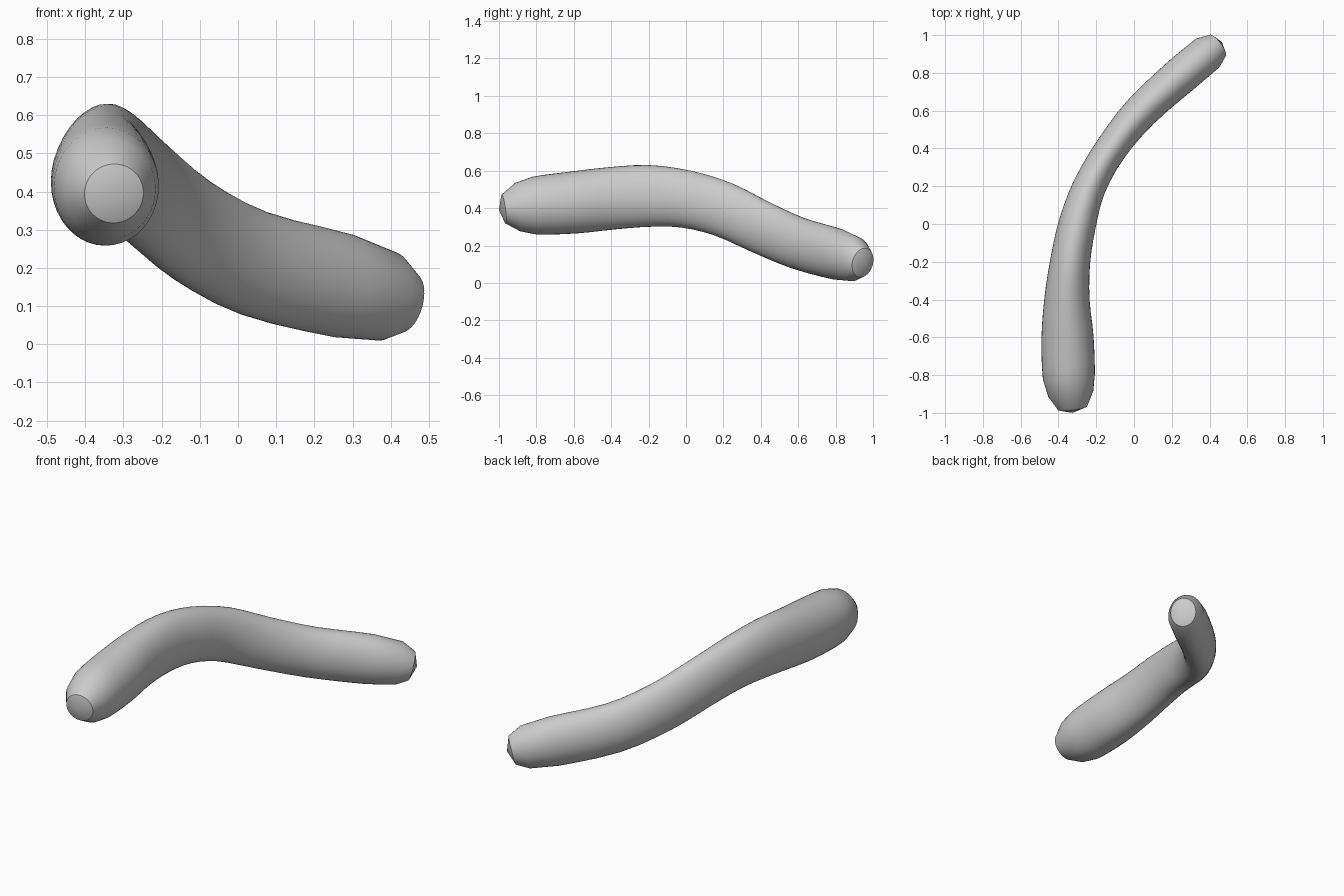
import bpy, bmesh, math
from mathutils import Vector

cube = bpy.data.objects.get("Cube")
if cube:
    bpy.data.objects.remove(cube, do_unlink=True)

SIDES = 40

# Stations along the body: x, y, z, half width, half height
stations = [Vector(s) for s in (
    (-.325, -.975, .395, .078, .078),
    (-.335, -.90, .405, .12, .13),
    (-.345, -.81, .413, .138, .155),
    (-.352, -.60, .430, .138, .166),
    (-.355, -.40, .452, .12, .167),
    (-.338, -.20, .465, .106, .165),
    (-.30, 0, .448, .099, .154),
    (-.235, .20, .393, .088, .148),
    (-.12, .40, .298, .085, .143),
    (.042, .60, .212, .093, .14),
    (.275, .81, .153, .1, .137),
    (.39, .905, .125, .098, .118),
    (.443, .945, .108, .07, .08),
)]


def spline(a, b, c, d, t):
    """Smooth curve through b and c."""
    return 0.5 * (2 * b + (c - a) * t + (2 * a - 5 * b + 4 * c - d) * t * t
                  + (3 * b - a - 3 * c + d) * t ** 3)


# Smooth the middle, keep the bevelled ends straight
rings = []
last = len(stations) - 1
for i in range(last):
    rings.append(stations[i])
    if 2 <= i < last - 2:
        rings += [spline(*stations[i - 1:i + 3], k / 3) for k in (1, 2)]
rings.append(stations[last])

# Loft oval rings along the path
bm = bmesh.new()
loops = []
for i, ring in enumerate(rings):
    centre = Vector(ring[:3])
    before, after = rings[max(i - 1, 0)], rings[min(i + 1, len(rings) - 1)]
    along = Vector((after - before)[:3]).normalized()
    side = along.cross(Vector((0, 0, 1))).normalized()
    up = side.cross(along)
    angles = [math.tau * k / SIDES for k in range(SIDES)]
    loops.append([bm.verts.new(centre + side * ring[3] * math.cos(a)
                               + up * ring[4] * math.sin(a)) for a in angles])
for a, b in zip(loops, loops[1:]):
    for k in range(SIDES):
        n = (k + 1) % SIDES
        bm.faces.new((a[k], a[n], b[n], b[k]))

# Shallow cone caps
for loop, tip in ((loops[0], (-.325, -1, .39)), (loops[-1], (.465, .963, .103))):
    apex = bm.verts.new(tip)
    for k in range(SIDES):
        bm.faces.new((loop[k], loop[(k + 1) % SIDES], apex))
bmesh.ops.recalc_face_normals(bm, faces=bm.faces)

mesh = bpy.data.meshes.new("curved_body")
bm.to_mesh(mesh)
bm.free()
body = bpy.data.objects.new("curved_body", mesh)
bpy.context.collection.objects.link(body)

# Plain grey
grey = bpy.data.materials.new("light_grey")
grey.use_nodes = True
colour = (0.6, 0.6, 0.6, 1)
grey.diffuse_color = colour
grey.node_tree.nodes["Principled BSDF"].inputs["Base Color"].default_value = colour
mesh.materials.append(grey)

bpy.ops.object.select_all(action='DESELECT')
body.select_set(True)
bpy.context.view_layer.objects.active = body
bpy.ops.object.shade_smooth_by_angle(angle=math.radians(30))
